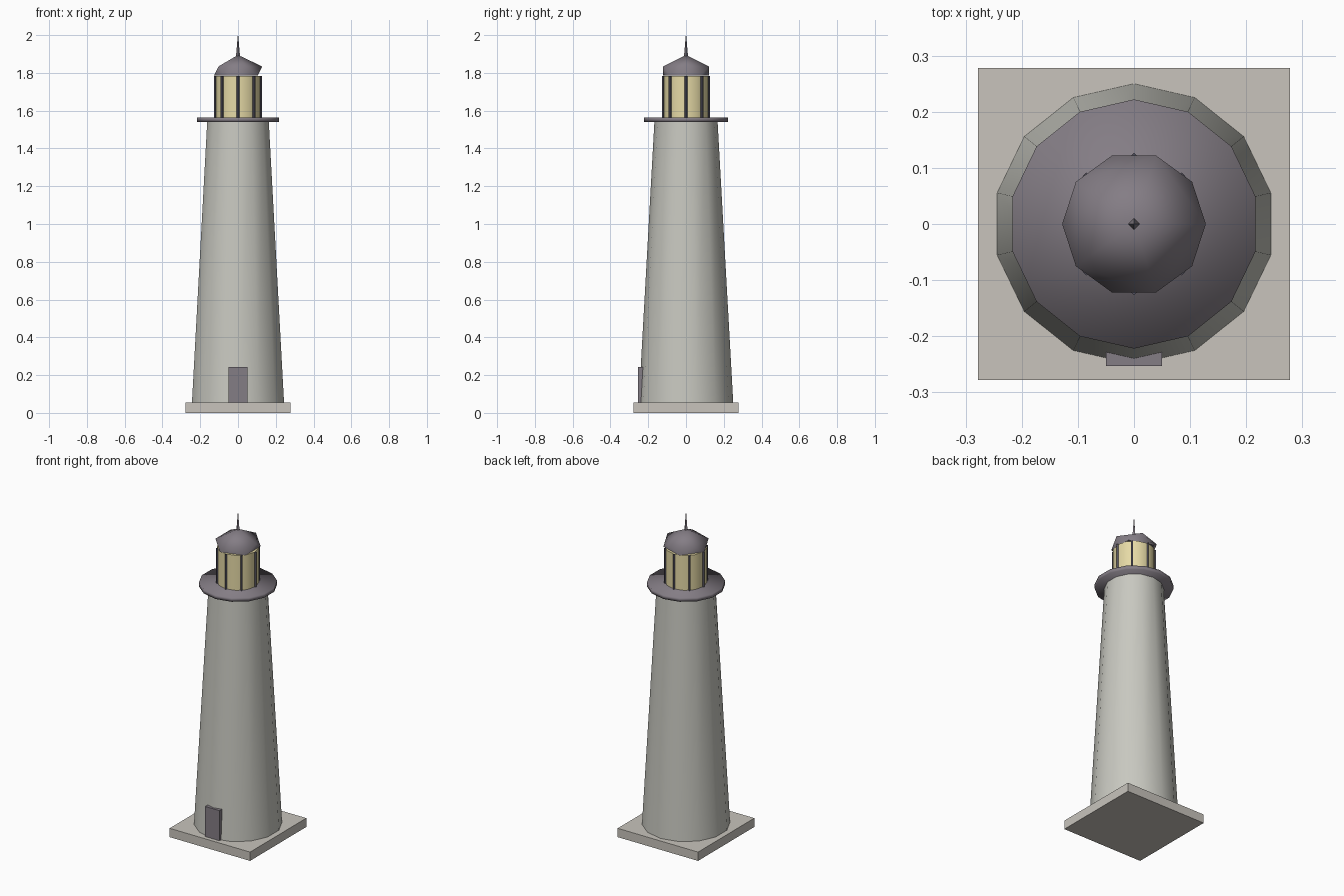
import bpy, math
from math import pi

if "Cube" in bpy.data.objects:
    bpy.data.objects.remove(bpy.data.objects["Cube"])


def material(name, r, g, b):
    def linear(c):
        c /= 255
        return c / 12.92 if c <= 0.04045 else ((c + 0.055) / 1.055) ** 2.4
    m = bpy.data.materials.new(name)
    m.diffuse_color = (linear(r), linear(g), linear(b), 1)
    m.use_nodes = True
    m.node_tree.nodes["Principled BSDF"].inputs["Base Color"].default_value = m.diffuse_color
    return m


STONE = material("tower_stone", 200, 200, 192)
PLINTH = material("plinth_stone", 200, 196, 188)
METAL = material("purple_grey_metal", 132, 125, 133)
GLASS = material("warm_glass", 230, 218, 166)
DARK = material("dark_frame", 82, 80, 92)


def add_mesh(name, verts, faces, mat, smooth=False):
    me = bpy.data.meshes.new(name)
    me.from_pydata(verts, [], faces)
    me.materials.append(mat)
    me.polygons.foreach_set("use_smooth", [smooth] * len(faces))
    ob = bpy.data.objects.new(name, me)
    bpy.context.collection.objects.link(ob)
    return ob


def ring(n, r, z, phase=0.0, x=0.0, y=0.0):
    return [(x + r * math.cos(phase + 2 * pi * i / n),
             y + r * math.sin(phase + 2 * pi * i / n), z) for i in range(n)]


def frustum(name, n, r1, r2, z1, z2, mat, phase=0.0, x=0.0, y=0.0,
            smooth=True, smooth_caps=False):
    verts = ring(n, r1, z1, phase, x, y) + ring(n, r2, z2, phase, x, y)
    faces = [(i, (i + 1) % n, n + (i + 1) % n, n + i) for i in range(n)]
    faces += [tuple(reversed(range(n))), tuple(range(n, 2 * n))]
    ob = add_mesh(name, verts, faces, mat, smooth)
    for p in ob.data.polygons[n:]:
        p.use_smooth = smooth_caps
    return ob


def box(name, x1, x2, y1, y2, z1, z2, mat):
    verts = [(x, y, z) for z in (z1, z2)
             for x, y in ((x1, y1), (x2, y1), (x2, y2), (x1, y2))]
    faces = [(i, (i + 1) % 4, 4 + (i + 1) % 4, 4 + i) for i in range(4)]
    return add_mesh(name, verts, faces + [(3, 2, 1, 0), (4, 5, 6, 7)], mat)


# Plinth, tapered tower and door
box("plinth", -0.278, 0.278, -0.278, 0.278, 0, 0.055, PLINTH)
frustum("tower", 14, 0.25, 0.167, 0.055, 1.545, STONE, pi / 2)
box("door", -0.05, 0.05, -0.253, -0.22, 0.055, 0.243, METAL)

# Gallery deck
frustum("gallery", 14, 0.222, 0.222, 1.541, 1.565, METAL, pi / 2, smooth_caps=True)

# Lantern room with eight window bars
frustum("lantern_glass", 12, 0.119, 0.119, 1.56, 1.783, GLASS)
for k in range(8):
    a = k * pi / 4
    frustum("window_bar", 4, 0.007, 0.007, 1.56, 1.783, DARK, 0,
            0.12 * math.cos(a), 0.12 * math.sin(a), smooth=False)

# Faceted roof: two staggered five-point rings under a peak
verts = ring(5, 0.128, 1.785, pi / 5) + ring(5, 0.128, 1.834) + [(0, 0, 1.895)]
faces = [(4, 3, 2, 1, 0)]
for i in range(5):
    j = (i + 1) % 5
    faces += [(i, 5 + j, 5 + i), (i, j, 5 + j), (5 + i, 5 + j, 10)]
roof = add_mesh("roof", verts, faces, METAL, True)
roof.data.polygons[0].use_smooth = False

# Spire
frustum("spire", 4, 0.011, 0.001, 1.885, 2.0, METAL, 0, smooth=False)
